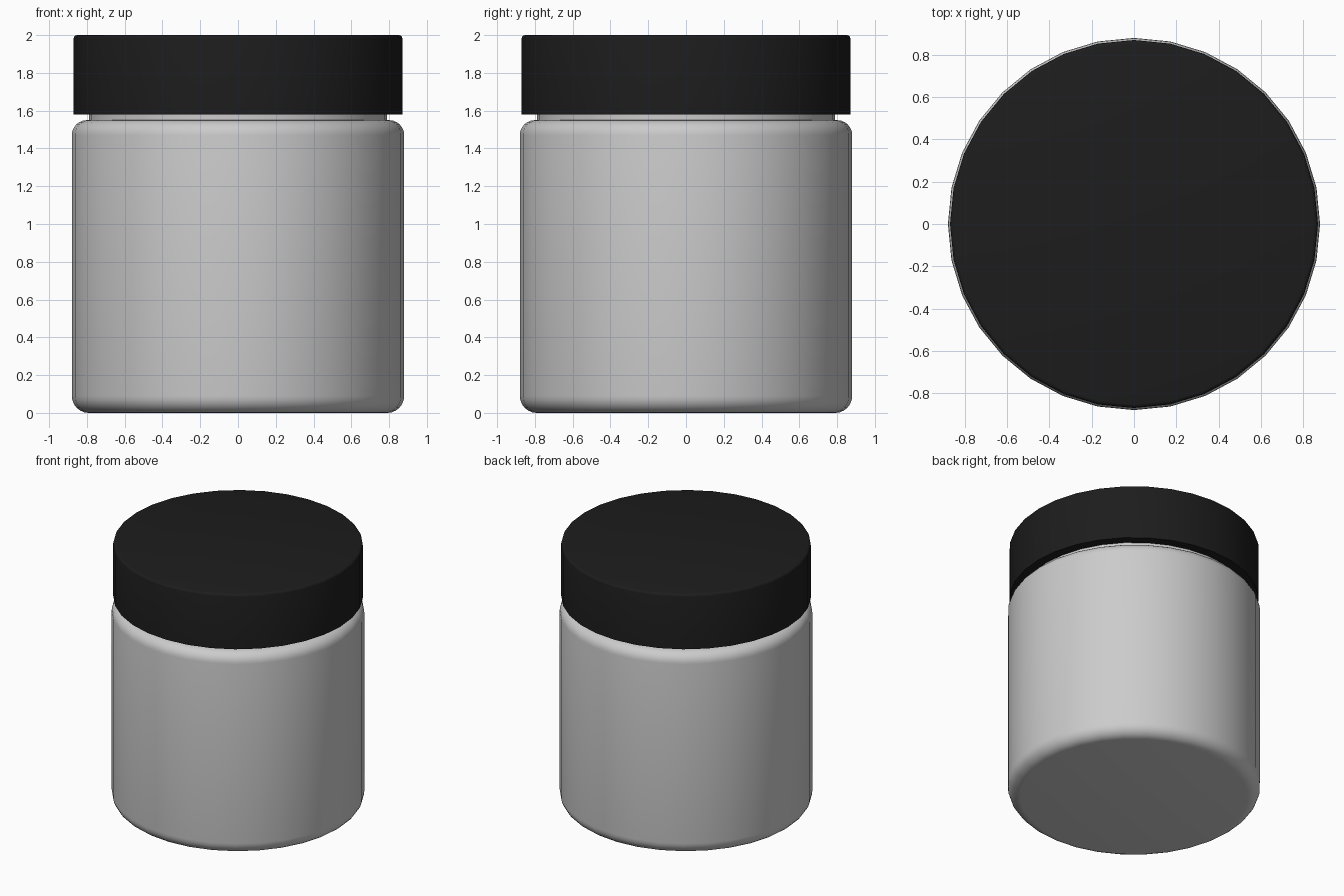
import bpy, bmesh
from math import sin, cos, pi, radians

if "Cube" in bpy.data.objects:
    bpy.data.objects.remove(bpy.data.objects["Cube"])

SIDES = 32


def arc(cx, cz, r, a0, a1, n=6):
    """Points of a fillet in the (radius, z) plane, angles in degrees."""
    return [(cx + r * cos(radians(a0 + (a1 - a0) * i / n)),
             cz + r * sin(radians(a0 + (a1 - a0) * i / n))) for i in range(n + 1)]


def lathe(name, profile):
    """Revolve a (radius, z) profile about z and cap both of its ends."""
    bm = bmesh.new()
    rings = [[bm.verts.new((r * cos(2 * pi * k / SIDES), r * sin(2 * pi * k / SIDES), z))
              for k in range(SIDES)] for r, z in profile]
    for a, b in zip(rings, rings[1:]):
        for k in range(SIDES):
            j = (k + 1) % SIDES
            bm.faces.new((a[k], a[j], b[j], b[k]))
    bm.faces.new(rings[0][::-1])
    bm.faces.new(rings[-1])
    bmesh.ops.recalc_face_normals(bm, faces=bm.faces)
    mesh = bpy.data.meshes.new(name)
    bm.to_mesh(mesh)
    bm.free()
    obj = bpy.data.objects.new(name, mesh)
    bpy.context.collection.objects.link(obj)
    bpy.ops.object.select_all(action='DESELECT')
    obj.select_set(True)
    bpy.context.view_layer.objects.active = obj
    bpy.ops.object.shade_smooth_by_angle(angle=radians(35))
    return obj


# Jar: rounded base, straight wall, rounded shoulder, neck, hollow inside
lathe("jar_body",
      arc(0.79, 0.09, 0.09, -90, 0)
      + arc(0.80, 1.47, 0.08, 0, 90)
      + [(0.79, 1.55), (0.79, 1.90), (0.73, 1.90), (0.73, 1.52)]
      + arc(0.75, 1.45, 0.07, 90, 0, 4)
      + arc(0.74, 0.14, 0.08, 0, -90, 4))

# Lid: hollow screw cap with a small rounded top edge
lid = lathe("lid",
            [(0.80, 1.92), (0.80, 1.58), (0.87, 1.58)]
            + arc(0.852, 1.982, 0.018, 0, 90, 3))
black = bpy.data.materials.new("black_plastic")
black.diffuse_color = (0.012, 0.012, 0.012, 1)
black.use_nodes = True
black.node_tree.nodes["Principled BSDF"].inputs["Base Color"].default_value = black.diffuse_color
lid.data.materials.append(black)
